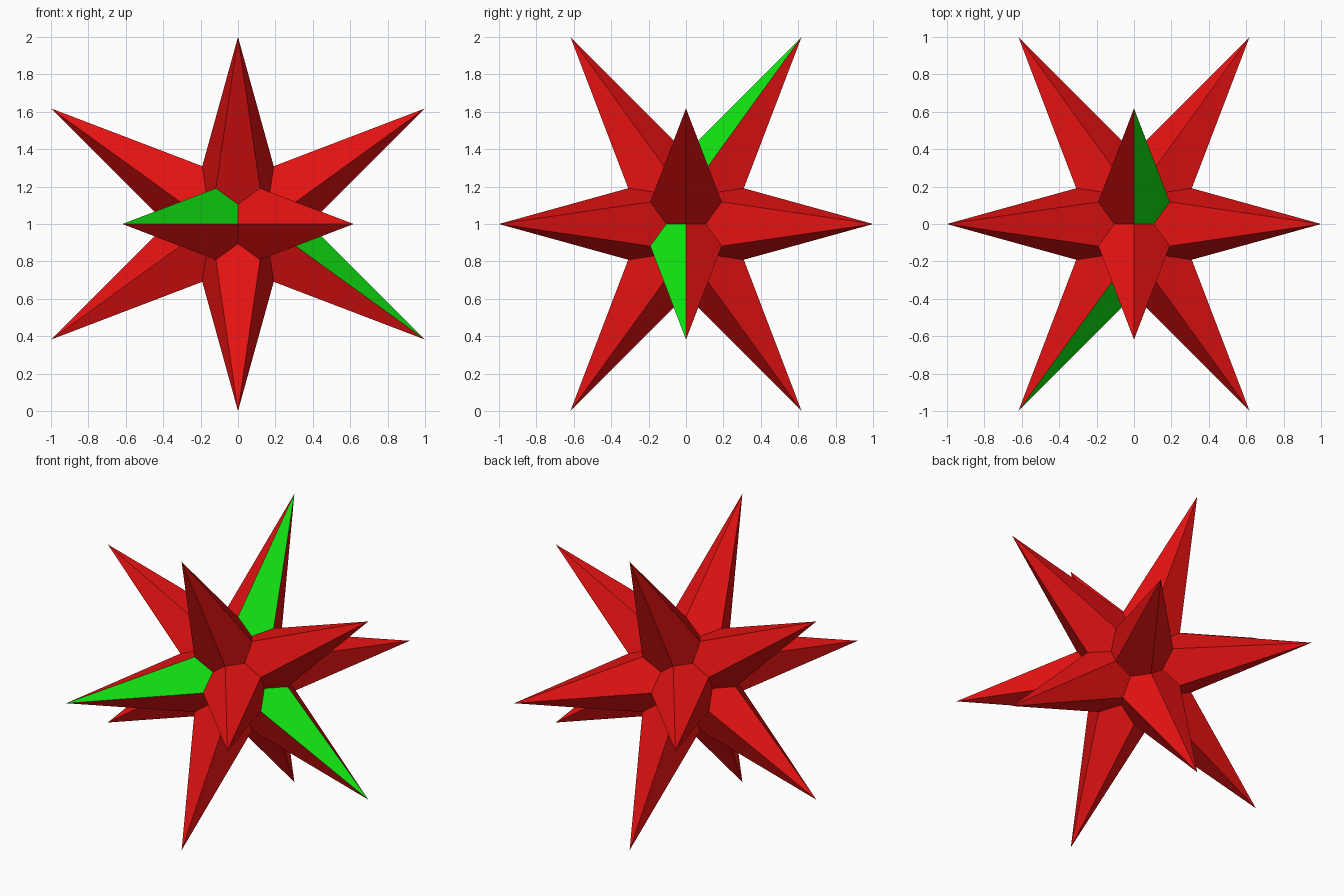
import bpy, bmesh, math
from itertools import combinations
from mathutils import Vector

default = bpy.data.objects.get("Cube")
if default:
    bpy.data.objects.remove(default, do_unlink=True)


def make_material(name, color):
    mat = bpy.data.materials.new(name)
    mat.use_nodes = True
    mat.diffuse_color = color
    mat.node_tree.nodes["Principled BSDF"].inputs["Base Color"].default_value = color
    return mat


PHI = (1 + math.sqrt(5)) / 2
RIDGE = 2 - PHI                             # ridge foot, relative to edge midpoint
DIMPLE = 3 * RIDGE / (PHI * PHI + 1)        # dimple, keeps every kite flat

# Twelve spike tips at the corners of an icosahedron
tips = []
for a in (-1, 1):
    for b in (-1, 1):
        s, l = a / PHI, b
        tips += [Vector((s, l, 0)), Vector((0, s, l)), Vector((l, 0, s))]
edge = 2 / PHI


def near(p, q):
    return abs((p - q).length - edge) < 0.01


# Each trio of neighbouring tips shares a dimple; each tip sends one kite to it
bm = bmesh.new()
for trio in combinations(tips, 3):
    if not all(near(p, q) for p, q in combinations(trio, 2)):
        continue
    dimple = sum(trio, Vector()) / 3 * DIMPLE
    for i in range(3):
        tip, u, v = trio[i], trio[i - 1], trio[i - 2]
        kite = [tip, (tip + u) / 2 * RIDGE, dimple, (tip + v) / 2 * RIDGE]
        bm.faces.new([bm.verts.new(p) for p in kite])
bmesh.ops.remove_doubles(bm, verts=bm.verts, dist=0.0001)
bmesh.ops.recalc_face_normals(bm, faces=bm.faces)

# The three kites lying in one shared plane are green
accent = Vector((1, -1, 1)).normalized()
for f in bm.faces:
    f.normal_update()
    f.material_index = 1 if f.normal.dot(accent) > 0.99 else 0

bmesh.ops.translate(bm, verts=bm.verts, vec=(0, 0, 1))
mesh = bpy.data.meshes.new("spiked_star")
bm.to_mesh(mesh)
bm.free()
mesh.materials.append(make_material("red", (0.79, 0.006, 0.006, 1)))
mesh.materials.append(make_material("green", (0.006, 0.79, 0.006, 1)))
star = bpy.data.objects.new("spiked_star", mesh)
bpy.context.collection.objects.link(star)
